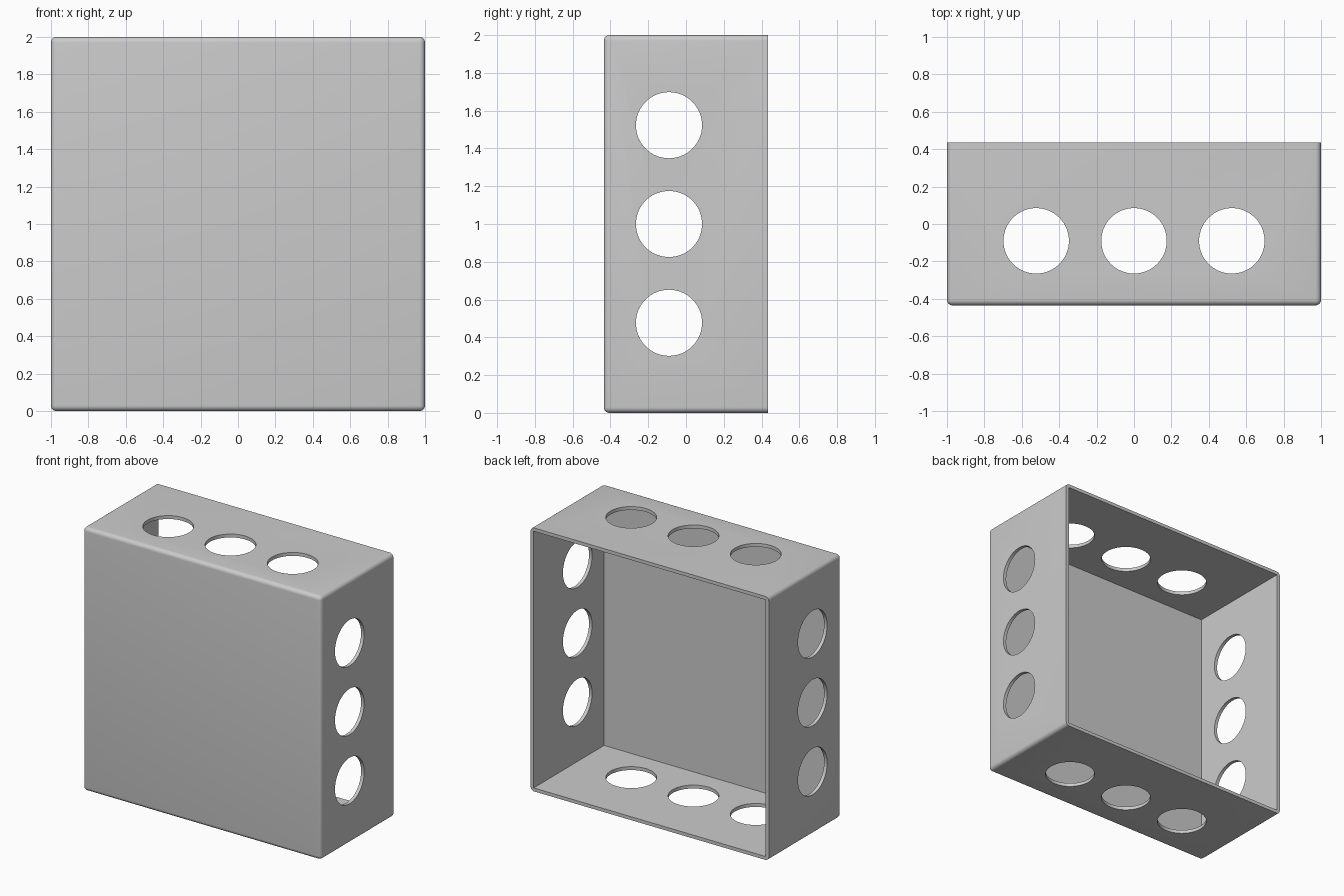
import bpy, bmesh, math

if "Cube" in bpy.data.objects:
    bpy.data.objects.remove(bpy.data.objects["Cube"])

W, D, H = 2.0, 0.87, 2.0      # outer size
T = 0.026                     # wall thickness
R = 0.03                      # outer edge rounding
HOLE_R, HOLE_Y, PITCH = 0.175, -0.09, 0.523


def box(name, lo, hi, rounding=0.0):
    bm = bmesh.new()
    bmesh.ops.create_cube(bm, size=1.0)
    for v in bm.verts:
        v.co = [(a + b) / 2 + c * (b - a) for a, b, c in zip(lo, hi, v.co)]
    if rounding:
        # round everything except the rim of the open back
        edges = [e for e in bm.edges if not all(v.co.y > hi[1] - 1e-4 for v in e.verts)]
        bmesh.ops.bevel(bm, geom=edges, offset=rounding, segments=6,
                        profile=0.5, affect='EDGES', clamp_overlap=True)
    me = bpy.data.meshes.new(name)
    bm.to_mesh(me)
    bm.free()
    ob = bpy.data.objects.new(name, me)
    bpy.context.collection.objects.link(ob)
    return ob


def cut(target, cutter):
    cutter.hide_render = True
    mod = target.modifiers.new("cut", 'BOOLEAN')
    mod.operation = 'DIFFERENCE'
    mod.solver = 'EXACT'
    mod.object = cutter
    bpy.context.view_layer.objects.active = target
    bpy.ops.object.modifier_apply(modifier=mod.name)
    bpy.data.objects.remove(cutter, do_unlink=True)


def drill(location, rotation):
    bpy.ops.mesh.primitive_cylinder_add(vertices=64, radius=HOLE_R, depth=3,
                                        location=location, rotation=rotation)
    ob = bpy.context.object
    ob.name = "hole_cutter"
    bpy.context.view_layer.update()
    return ob


# rounded shell, hollowed from the back
shell = box("open_box", (-W / 2, -D / 2, 0), (W / 2, D / 2, H), R)
cavity = box("cavity_cutter", (-W / 2 + T, -D / 2 + T, T), (W / 2 - T, D, H - T))
cut(shell, cavity)

# three holes through top and bottom, three through both sides
for i in (-1, 0, 1):
    cut(shell, drill((i * PITCH, HOLE_Y, H / 2), (0, 0, 0)))
    cut(shell, drill((0, HOLE_Y, H / 2 + i * PITCH), (0, math.pi / 2, 0)))

# smooth roundings, crisp edges
bpy.ops.object.select_all(action='DESELECT')
shell.select_set(True)
bpy.context.view_layer.objects.active = shell
bpy.ops.object.shade_smooth_by_angle(angle=math.radians(30))
